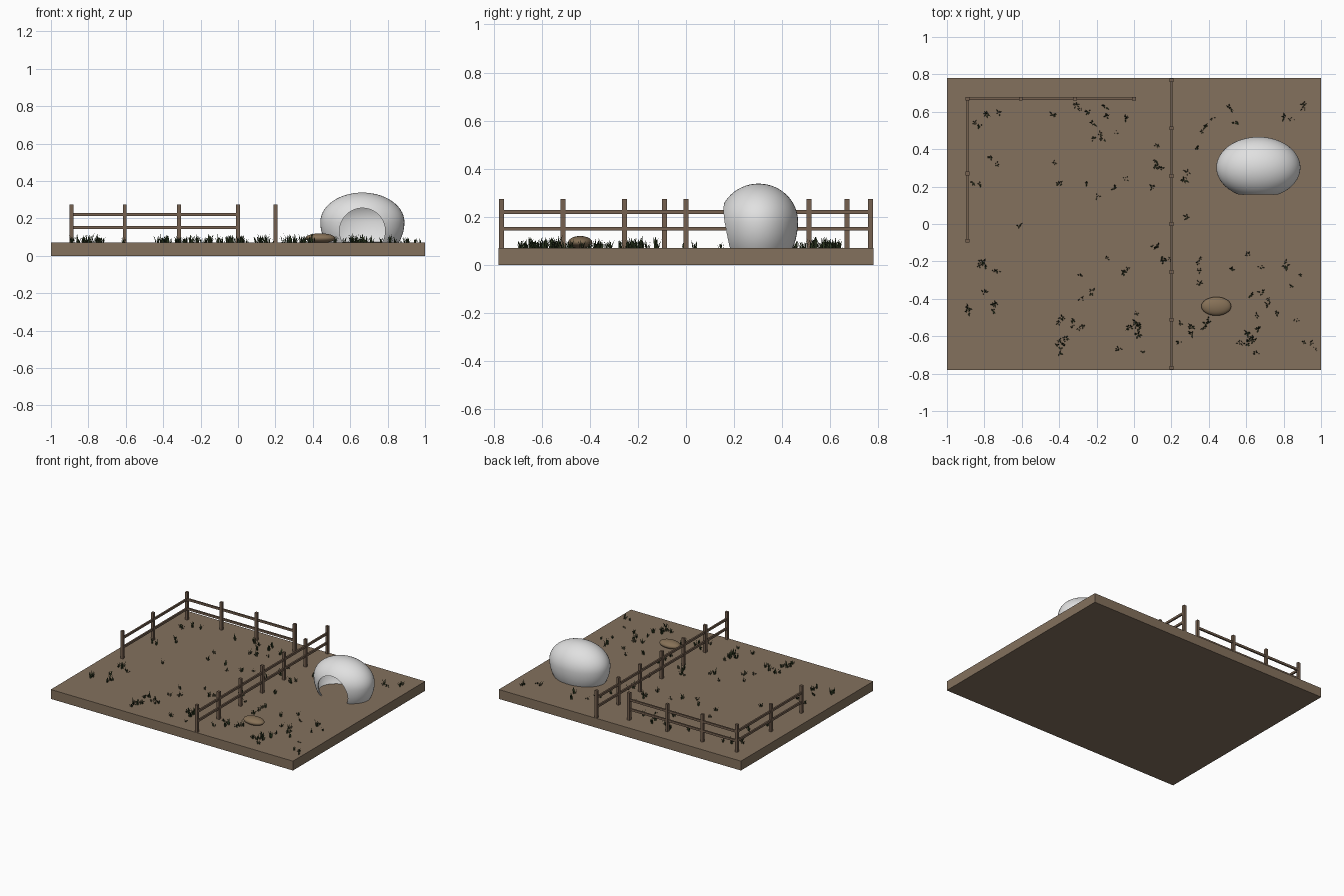
import bpy, bmesh, math, random
from mathutils import Matrix, Vector

if "Cube" in bpy.data.objects:
    bpy.data.objects.remove(bpy.data.objects["Cube"], do_unlink=True)
random.seed(4)
GROUND = 0.07


def material(name, rgb):
    m = bpy.data.materials.new(name)
    m.use_nodes = True
    m.diffuse_color = (*rgb, 1)
    m.node_tree.nodes["Principled BSDF"].inputs["Base Color"].default_value = (*rgb, 1)
    return m


EARTH = material("earth brown", (0.23, 0.165, 0.11))
WOOD = material("weathered wood", (0.18, 0.12, 0.08))
SHELL = material("off white", (0.75, 0.75, 0.75))
STONE = material("tan stone", (0.24, 0.165, 0.095))
GRASS = material("dark green", (0.035, 0.055, 0.02))


def finish(bm, name, mat):
    mesh = bpy.data.meshes.new(name)
    bm.to_mesh(mesh)
    bm.free()
    mesh.materials.append(mat)
    ob = bpy.data.objects.new(name, mesh)
    bpy.context.collection.objects.link(ob)
    return ob


def box(bm, center, size):
    bmesh.ops.create_cube(bm, size=1, matrix=Matrix.Translation(center) @ Matrix.Diagonal((*size, 1)))


def smooth(ob):
    bpy.ops.object.select_all(action="DESELECT")
    bpy.context.view_layer.objects.active = ob
    ob.select_set(True)
    bpy.ops.object.shade_smooth_by_angle(angle=math.radians(40))


def fence(name, posts):
    """Posts at the given points, with two rails from the first to the last."""
    bm = bmesh.new()
    for x, y in posts:
        box(bm, (x, y, 0.17), (0.02, 0.02, 0.21))
    a, b = Vector(posts[0]), Vector(posts[-1])
    mid, span = (a + b) / 2, b - a
    for z in (0.15, 0.22):
        box(bm, (mid.x, mid.y, z), (max(abs(span.x), 0.012), max(abs(span.y), 0.012), 0.016))
    return finish(bm, name, WOOD)


# Ground slab
bm = bmesh.new()
box(bm, (0, 0, GROUND / 2), (2, 1.56, GROUND))
finish(bm, "ground", EARTH)

# Fences
fence("dividing_fence", [(0.2, -0.768 + i * 0.256) for i in range(7)])
fence("back_fence", [(x, 0.67) for x in (-0.89, -0.605, -0.315, 0)])
fence("side_fence", [(-0.89, y) for y in (-0.09, 0.27, 0.67)])

# Hollow shelter: rounded shell, fuller below its middle, open at the base
bm = bmesh.new()
bmesh.ops.create_uvsphere(bm, u_segments=48, v_segments=28, radius=1)
for v in bm.verts:
    height = 0.158 if v.co.z > 0 else 0.22
    v.co = (0.665 + v.co.x * 0.225, 0.302 + v.co.y * 0.164, 0.18 + v.co.z * height)
bmesh.ops.bisect_plane(bm, geom=bm.verts[:] + bm.edges[:] + bm.faces[:],
                       plane_co=(0, 0, GROUND), plane_no=(0, 0, -1), clear_outer=True)
shelter = finish(bm, "shelter", SHELL)
shell = shelter.modifiers.new("wall", "SOLIDIFY")
shell.thickness = 0.008
shell.offset = -1

# Round doorway cut through the front wall
bm = bmesh.new()
bmesh.ops.create_cone(bm, cap_ends=True, segments=48, radius1=0.122, radius2=0.122, depth=0.3,
                      matrix=Matrix.Translation((0.665, 0.12, 0.133)) @ Matrix.Rotation(math.pi / 2, 4, "X"))
cutter = finish(bm, "doorway_cutter", SHELL)
cutter.hide_render = True
cut = shelter.modifiers.new("doorway", "BOOLEAN")
cut.operation = "DIFFERENCE"
cut.solver = "EXACT"
cut.object = cutter
bpy.context.view_layer.objects.active = shelter
for m in ("wall", "doorway"):
    bpy.ops.object.modifier_apply(modifier=m)
bpy.data.objects.remove(cutter, do_unlink=True)
smooth(shelter)

# Flat stone
bm = bmesh.new()
bmesh.ops.create_uvsphere(bm, u_segments=32, v_segments=16, radius=1,
                          matrix=Matrix.Translation((0.44, -0.44, 0.094)) @ Matrix.Diagonal((0.08, 0.05, 0.026, 1)))
smooth(finish(bm, "stone", STONE))


# Grass tufts: bent blades fanned around each point
def tuft(bm, x, y):
    size = random.uniform(0.5, 1.1)
    for _ in range(random.randint(5, 9)):
        a = random.uniform(0, math.tau)
        out = Vector((math.cos(a), math.sin(a), 0))
        side = Vector((-out.y, out.x, 0)) * 0.0035 * size
        root = Vector((x, y, GROUND)) + out * random.uniform(0, 0.012)
        reach, tall = random.uniform(0.004, 0.02) * size, random.uniform(0.02, 0.05) * size
        knee = root + out * reach * 0.4 + Vector((0, 0, tall * 0.6))
        tip = root + out * reach + Vector((0, 0, tall))
        p = [bm.verts.new(c) for c in (root - side, root + side, knee + side * 0.8, knee - side * 0.8, tip)]
        bm.faces.new(p[:4])
        bm.faces.new((p[3], p[2], p[4]))


# Patches of grass: x, y, number of tufts
PATCHES = [(-.8, -.25, 6), (-.78, -.42, 6), (-.38, -.6, 11), (0, -.58, 9), (.35, -.56, 6),
           (.6, -.62, 8), (.7, -.4, 6), (.9, -.57, 4), (.16, -.17, 5), (.14, .33, 4),
           (-.05, -.2, 3), (-.25, -.35, 3), (-.28, .58, 4), (-.8, .58, 3), (-.1, .6, 3),
           (.55, .58, 2), (.4, .58, 2), (.87, .6, 4), (-.8, .27, 4), (-.35, .25, 3),
           (.25, .17, 2), (.85, -.2, 4), (.6, -.2, 3), (-.2, .42, 2), (.35, -.25, 3)]
bm = bmesh.new()
for x, y, count in PATCHES:
    for _ in range(count):
        tuft(bm, x + random.gauss(0, 0.05), max(-0.69, y + random.gauss(0, 0.05)))
for _ in range(18):
    tuft(bm, random.uniform(-0.92, 0.4), random.uniform(-0.65, 0.6))
finish(bm, "grass", GRASS)
